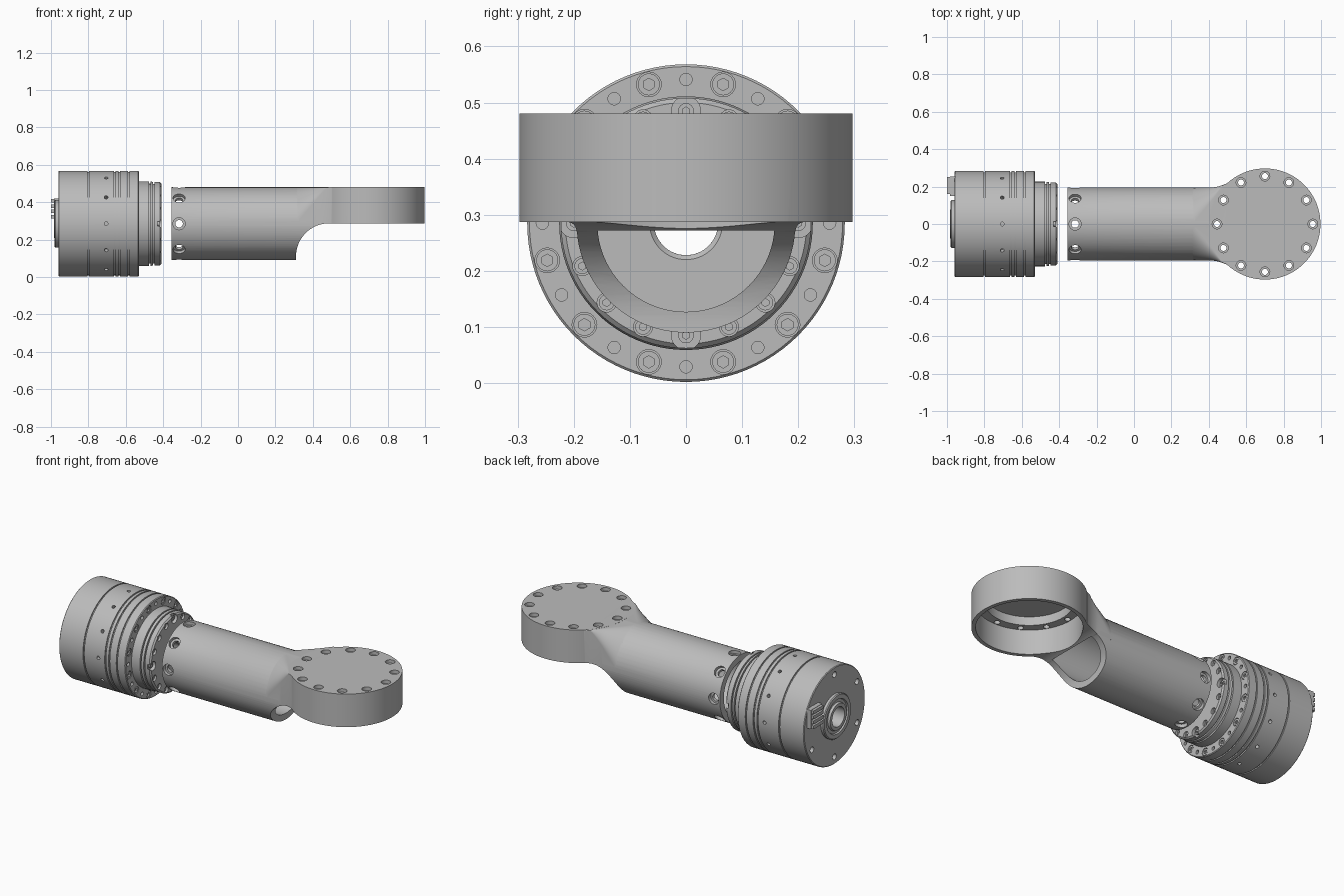
import bpy, bmesh
from math import cos, sin, pi, radians, sqrt
from mathutils import Matrix, Vector

if "Cube" in bpy.data.objects:
    bpy.data.objects.remove(bpy.data.objects["Cube"])

AXIS_Z = 0.285          # height of the long axis
RING_X = 0.70           # centre of the eye ring


def material(name, value):
    m = bpy.data.materials.new(name)
    m.use_nodes = True
    colour = (value, value, value, 1)
    m.diffuse_color = colour
    m.node_tree.nodes["Principled BSDF"].inputs["Base Color"].default_value = colour
    return m


GREY = material("machined grey", 0.5)


def finish(bm, name):
    bmesh.ops.recalc_face_normals(bm, faces=bm.faces)
    mesh = bpy.data.meshes.new(name)
    bm.to_mesh(mesh)
    bm.free()
    ob = bpy.data.objects.new(name, mesh)
    bpy.context.collection.objects.link(ob)
    mesh.materials.append(GREY)
    return ob


def activate(ob):
    bpy.ops.object.select_all(action='DESELECT')
    ob.select_set(True)
    bpy.context.view_layer.objects.active = ob


def smooth(ob):
    activate(ob)
    bpy.ops.object.shade_smooth_by_angle(angle=radians(30))


def boolean(ob, tool, operation='DIFFERENCE'):
    activate(ob)
    mod = ob.modifiers.new("boolean", 'BOOLEAN')
    mod.operation, mod.solver, mod.object = operation, 'EXACT', tool
    bpy.ops.object.modifier_apply(modifier=mod.name)
    bpy.data.objects.remove(tool)


def rod(bm, r, start, end, sides=24):
    """Add a closed cylinder between two points."""
    a, b = Vector(start), Vector(end)
    turn = (b - a).to_track_quat('Z', 'Y').to_matrix().to_4x4()
    bmesh.ops.create_cone(bm, cap_ends=True, segments=sides, radius1=r, radius2=r,
                          depth=(b - a).length,
                          matrix=Matrix.Translation((a + b) / 2) @ turn)


def rods(name, items, sides=24):
    bm = bmesh.new()
    for r, a, b in items:
        rod(bm, r, a, b, sides)
    return finish(bm, name)


def skin(bm, loops, closed):
    """Bridge a series of equal vertex loops, capping the ends when open."""
    rows = [[bm.verts.new(p) for p in loop] for loop in loops]
    n = len(rows[0])
    for i in range(len(rows) if closed else len(rows) - 1):
        a, b = rows[i], rows[(i + 1) % len(rows)]
        for j in range(n):
            bm.faces.new((a[j], a[(j + 1) % n], b[(j + 1) % n], b[j]))
    if not closed:
        bm.faces.new(rows[0])
        bm.faces.new(rows[-1])


def polar(x, r, degrees):
    a = radians(degrees)
    return (x, r * cos(a), AXIS_Z + r * sin(a))


def lathe(name, profile, sides=96):
    """Turn a closed (x, radius) profile about the long axis."""
    bm = bmesh.new()
    skin(bm, [[polar(x, r, 360 * k / sides) for k in range(sides)]
              for x, r in profile], True)
    return finish(bm, name)


def groove(x, r, depth=0.007, half=0.004):
    return [(x - half, r), (x - half, r - depth), (x + half, r - depth), (x + half, r)]


# Motor housing with turned grooves, hollow shaft and stepped output flange
R, F, BORE = 0.283, 0.226, 0.057
profile = [(-0.96, BORE), (-0.96, R - 0.004), (-0.956, R)]
for gx in (-0.80, -0.66, -0.635, -0.585):
    profile += groove(gx, R)
profile += [(-0.534, R), (-0.53, R - 0.004), (-0.53, F)]
profile += groove(-0.472, F, 0.012) + groove(-0.45, F - 0.003, 0.01)
profile += [(-0.418, F - 0.003), (-0.41, F - 0.011),
            (-0.41, BORE + 0.008), (-0.418, BORE)]
motor = lathe("motor_housing", profile)

# Bolt pattern on the shoulder: large screws alternate with small holes
cuts, heads, sockets = [], [], []
for k in range(24):
    a = 15 * k
    big = k % 2 == 1
    depth = 0.012 if big else 0.03
    cuts.append((0.022 if big else 0.011, polar(-0.53 - depth, 0.256, a), polar(-0.51, 0.256, a)))
    if big:
        heads.append((0.0195, polar(-0.545, 0.256, a), polar(-0.531, 0.256, a)))
        sockets.append((0.011, polar(-0.54, 0.256, a), polar(-0.52, 0.256, a)))
# Bolt pattern on the output flange, with edge notches on the quarters
for k in range(16):
    a = 22.5 * k
    notch = k % 4 == 0
    cuts.append((0.026 if notch else 0.017, polar(-0.43, 0.2, a), polar(-0.39, 0.2, a)))
    heads.append((0.014, polar(-0.434, 0.2, a), polar(-0.42, 0.2, a)))
    sockets.append((0.007, polar(-0.428, 0.2, a), polar(-0.4, 0.2, a)))
# Radial pin holes round the housing and screw holes in its rear face
for k in range(12):
    cuts.append((0.01, polar(-0.705, 0.255, 30 * k), polar(-0.705, 0.3, 30 * k)))
for k in range(6):
    cuts.append((0.017, polar(-0.98, 0.24, 60 * k + 30), polar(-0.94, 0.24, 60 * k + 30)))
boolean(motor, rods("motor_cutter", cuts))
smooth(motor)
screws = rods("flange_screws", heads)
boolean(screws, rods("socket_cutter", sockets, 6))
smooth(screws)

# Rear bearing boss with a raised lip round the shaft
boss = lathe("rear_boss", [(-0.955, BORE), (-0.955, 0.128), (-0.975, 0.128), (-0.98, 0.123),
                           (-0.98, 0.1), (-0.972, 0.096), (-0.972, 0.08),
                           (-0.985, 0.076), (-0.985, BORE)], 64)
smooth(boss)

# Rear cable connector: a block with a row of teeth
bm = bmesh.new()


def box(x0, x1, y0, y1, z0, z1):
    mat = (Matrix.Translation(((x0 + x1) / 2, (y0 + y1) / 2, (z0 + z1) / 2))
           @ Matrix.Diagonal((x1 - x0, y1 - y0, z1 - z0, 1)))
    bmesh.ops.create_cube(bm, size=1, matrix=mat)


box(-0.985, -0.955, 0.15, 0.255, 0.31, 0.42)
for k in range(4):
    z = 0.312 + 0.029 * k
    box(-1.0, -0.98, 0.16, 0.25, z, z + 0.019)
finish(bm, "rear_connector")

# Arm: round tube, blended neck and eye ring joined into one casting
TOP, TUBE, RING = 0.48, 0.195, 0.297
bm = bmesh.new()
rod(bm, TUBE, (-0.355, 0, AXIS_Z), (0.49, 0, AXIS_Z), 96)
arm = finish(bm, "arm")

# Neck sections go from a round top to a flat top while flaring outwards
sections = []
for i in range(21):
    x = 0.31 + 0.0095 * i
    t = min(1, (x - 0.31) / 0.16)
    r = 0.193 * (1 - t) + 0.003
    w = 0.1945 + 0.025 * max(0, (x - 0.4) / 0.1) ** 2
    half = [(w, 0.27)] + [(w - r + r * cos(a), TOP - 0.0005 - r + r * sin(a))
                          for a in [pi / 2 * k / 12 for k in range(13)]]
    sections.append([(x, y, z) for y, z in half] + [(x, -y, z) for y, z in reversed(half)])
bm = bmesh.new()
skin(bm, sections, False)
boolean(arm, finish(bm, "neck"), 'UNION')
bm = bmesh.new()
rod(bm, RING, (RING_X, 0, 0.287), (RING_X, 0, TOP), 96)
boolean(arm, finish(bm, "ring"), 'UNION')

# Scooped underside below the ring
scoop = [(0.31, 0), (0.31, 0.05)]
scoop += [(0.49 - 0.177 * cos(a) - 0.003, 0.11 + 0.177 * sin(a))
          for a in [pi / 2 * k / 24 for k in range(25)]]
scoop += [(1.1, 0.287), (1.1, 0)]
bm = bmesh.new()
skin(bm, [[(x, y, z) for x, z in scoop] for y in (-0.4, 0.4)], False)
boolean(arm, finish(bm, "scoop_cutter"))

# Tube bore, ring cavity and ring opening
for r, a, b in ((0.158, (-0.4, 0, AXIS_Z), (0.415, 0, AXIS_Z)),
                (0.275, (RING_X, 0, 0.2), (RING_X, 0, 0.43)),
                (0.226, (RING_X, 0, 0.2), (RING_X, 0, 0.6))):
    boolean(arm, rods("bore_cutter", [(r, a, b)], 96))

# Counterbored holes round the ring flange and the tube end
for r, depth in ((0.026, 0.02), (0.016, 0.09)):
    drills = []
    for k in range(12):
        a = radians(30 * k)
        x, y = RING_X + 0.256 * cos(a), 0.256 * sin(a)
        drills.append((r, (x, y, TOP - min(depth, 0.07)), (x, y, 0.55)))
    for k in range(8):
        drills.append((r * 1.25, polar(-0.315, TUBE - depth, 45 * k),
                       polar(-0.315, 0.25, 45 * k)))
    boolean(arm, rods("drill_cutter", drills))
smooth(arm)
